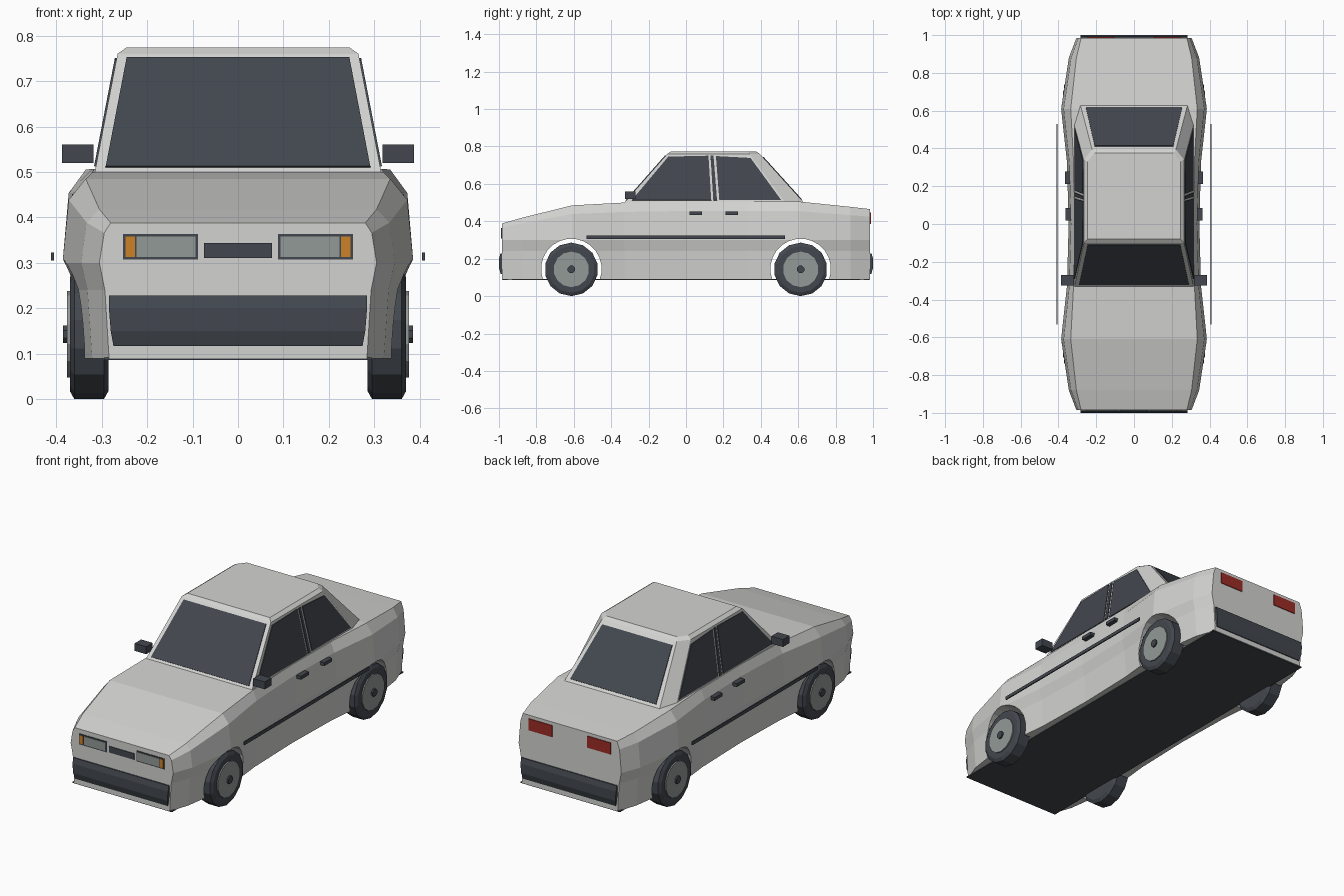
import bpy, bmesh, math
from mathutils import Vector, Matrix

cube = bpy.data.objects.get("Cube")
if cube:
    bpy.data.objects.remove(cube, do_unlink=True)


def material(name, rgb):
    m = bpy.data.materials.new(name)
    m.use_nodes = True
    m.diffuse_color = (*rgb, 1)
    m.node_tree.nodes["Principled BSDF"].inputs["Base Color"].default_value = (*rgb, 1)
    return m


PAINT = material("light grey paint", (0.65, 0.65, 0.64))
DARK = material("dark slate", (0.055, 0.064, 0.077))
LENS = material("lens grey", (0.29, 0.32, 0.31))
ORANGE = material("indicator orange", (0.60, 0.22, 0.02))
RED = material("tail light red", (0.33, 0.025, 0.018))


def finish(name, bm, mat):
    bmesh.ops.recalc_face_normals(bm, faces=bm.faces[:])
    mesh = bpy.data.meshes.new(name)
    bm.to_mesh(mesh)
    bm.free()
    mesh.materials.append(mat)
    ob = bpy.data.objects.new(name, mesh)
    bpy.context.collection.objects.link(ob)
    return ob


def loft(name, rings, mat):
    """Bridge closed rings of points and cap both ends."""
    bm = bmesh.new()
    vs = [[bm.verts.new(p) for p in ring] for ring in rings]
    for a, b in zip(vs, vs[1:]):
        for i in range(len(a)):
            j = (i + 1) % len(a)
            bm.faces.new((a[i], a[j], b[j], b[i]))
    bm.faces.new(vs[0])
    bm.faces.new(vs[-1])
    return finish(name, bm, mat)


def box(name, lo, hi, mat):
    ring = [(lo[0], lo[1]), (hi[0], lo[1]), (hi[0], hi[1]), (lo[0], hi[1])]
    return loft(name, [[(x, y, z) for x, y in ring] for z in (lo[2], hi[2])], mat)


def plate(name, pts, mat, lift=0.004):
    """Thin panel lying on a surface, raised away from the car's middle."""
    pts = [Vector(p) for p in pts]
    n = (pts[1] - pts[0]).cross(pts[2] - pts[0]).normalized()
    if n.dot(pts[0] - Vector((0, 0.1, 0.4))) < 0:
        n = -n
    return loft(name, [[p - n * 0.002 for p in pts], [p + n * lift for p in pts]], mat)


def end_plate(name, x0, x1, z0, z1, y, mat, lift=0.004):
    return plate(name, [(x0, y, z0), (x1, y, z0), (x1, y, z1), (x0, y, z1)], mat, lift)


def lathe_x(name, profile, side, y, z, mat, sides=14):
    """Disc-like solid round the x axis; profile is (x, radius) pairs."""
    return loft(name, [[(side * x, y + r * math.cos(t), z + r * math.sin(t))
                        for t in (math.tau * (k + 0.5) / sides for k in range(sides))]
                       for x, r in profile], mat)


# Body shell: stations of y, widest half width, shoulder half width, top height
stations = [(-0.985, 0.305, 0.28, 0.388), (-0.88, 0.345, 0.305, 0.418),
            (-0.61, 0.386, 0.335, 0.485), (-0.33, 0.355, 0.32, 0.50),
            (0, 0.346, 0.317, 0.507), (0.33, 0.355, 0.32, 0.507),
            (0.61, 0.386, 0.335, 0.505), (0.88, 0.345, 0.305, 0.477),
            (0.985, 0.305, 0.28, 0.465)]
rings = []
for y, w, s, top in stations:
    half = [(w * 0.93, 0.09), (w * 0.96, 0.24), (w, 0.30),
            (w * 0.965, 0.30 + 0.75 * (top - 0.30)), (s, top)]
    rings.append([(x, y, z) for x, z in half] + [(-x, y, z) for x, z in reversed(half)])
body = loft("body", rings, PAINT)

# Wheel arches cut right through the shell
AXLES = {"front": -0.613, "rear": 0.613}
for end, y in AXLES.items():
    cutter = lathe_x(end + "_arch_cutter", [(-0.6, 0.162), (0.6, 0.162)], 1, y, 0.145, PAINT, 24)
    cutter.hide_render = True
    mod = body.modifiers.new("arch", 'BOOLEAN')
    mod.operation = 'DIFFERENCE'
    mod.solver = 'EXACT'
    mod.object = cutter
    bpy.context.view_layer.objects.active = body
    bpy.ops.object.modifier_apply(modifier=mod.name)
    bpy.data.objects.remove(cutter, do_unlink=True)
box("floor", (-0.295, -0.982, 0.086), (0.295, 0.982, 0.092), DARK)

# Cabin with chamfered rear pillars and a slightly crowned roof
def cabin_ring(z, *half):
    return [(x, y, z) for x, y in half] + [(-x, y, z) for x, y in reversed(half)]

loft("cabin", [cabin_ring(0.495, (0.316, -0.334), (0.316, 0.535), (0.285, 0.635)),
               cabin_ring(0.76, (0.265, -0.10), (0.265, 0.34), (0.222, 0.395)),
               cabin_ring(0.774, (0.245, -0.08), (0.245, 0.33), (0.21, 0.375))], PAINT)


# Glass
def screen(name, y0, y1, x0, x1, z0, z1):
    at = lambda z: y0 + (y1 - y0) * (z - 0.495) / 0.265
    plate(name, [(-x0, at(z0), z0), (x0, at(z0), z0), (x1, at(z1), z1), (-x1, at(z1), z1)], DARK)


screen("windscreen", -0.334, -0.10, 0.291, 0.245, 0.51, 0.75)
screen("rear_window", 0.635, 0.395, 0.255, 0.208, 0.515, 0.742)
panes = {"front_door_window": [(-0.29, 0.512), (-0.095, 0.745), (0.12, 0.75), (0.135, 0.512)],
         "pillar_strip": [(0.146, 0.512), (0.131, 0.75), (0.147, 0.75), (0.166, 0.512)],
         "rear_door_window": [(0.178, 0.514), (0.16, 0.748), (0.345, 0.738), (0.508, 0.514)]}

for s, side in ((1, "left"), (-1, "right")):
    for name, pts in panes.items():
        plate(side + "_" + name, [(s * (0.316 - 0.051 * (z - 0.495) / 0.265), y, z)
                                  for y, z in pts], DARK)

    def side_box(name, x0, x1, y0, y1, z0, z1):
        xs = sorted((s * x0, s * x1))
        box(side + "_" + name, (xs[0], y0, z0), (xs[1], y1, z1), DARK)

    # Mirrors, handles and rubbing strip
    side_box("mirror", 0.318, 0.387, -0.325, -0.27, 0.52, 0.56)
    side_box("front_handle", 0.33, 0.362, 0.018, 0.085, 0.434, 0.452)
    side_box("rear_handle", 0.33, 0.365, 0.212, 0.278, 0.434, 0.452)
    side_box("rubbing_strip", 0.405, 0.411, -0.533, 0.53, 0.305, 0.323)

    # Wheels: tyre, disc and centre cap
    for end, y in AXLES.items():
        tag = end + "_" + side
        lathe_x(tag + "_tyre", [(0.285, 0.125), (0.295, 0.143), (0.36, 0.143), (0.37, 0.125)],
                s, y, 0.143, DARK)
        lathe_x(tag + "_wheel_disc", [(0.36, 0.095), (0.376, 0.095)], s, y, 0.143, LENS)
        lathe_x(tag + "_wheel_cap", [(0.37, 0.021), (0.385, 0.021)], s, y, 0.143, DARK, 8)

    # Lamps
    end_plate(side + "_headlight_frame", s * 0.088, s * 0.253, 0.307, 0.364, -0.985, DARK, 0.003)
    end_plate(side + "_headlight", s * 0.094, s * 0.223, 0.313, 0.358, -0.985, LENS, 0.005)
    end_plate(side + "_indicator", s * 0.227, s * 0.248, 0.313, 0.358, -0.985, ORANGE, 0.005)
    end_plate(side + "_tail_light", s * 0.105, s * 0.245, 0.385, 0.447, 0.985, RED)

end_plate("grille", -0.075, 0.075, 0.311, 0.344, -0.985, DARK)

# Bumpers, narrower and tucked in along the lower edge
for end, s in (("front", -1), ("rear", 1)):
    loft(end + "_bumper", [[(-w, s * 0.97, z), (w, s * 0.97, z), (w, s * y, z), (-w, s * y, z)]
                           for w, y, z in ((0.274, 0.99, 0.117), (0.28, 1.0, 0.15),
                                           (0.284, 1.0, 0.20), (0.284, 0.992, 0.228))], DARK)
